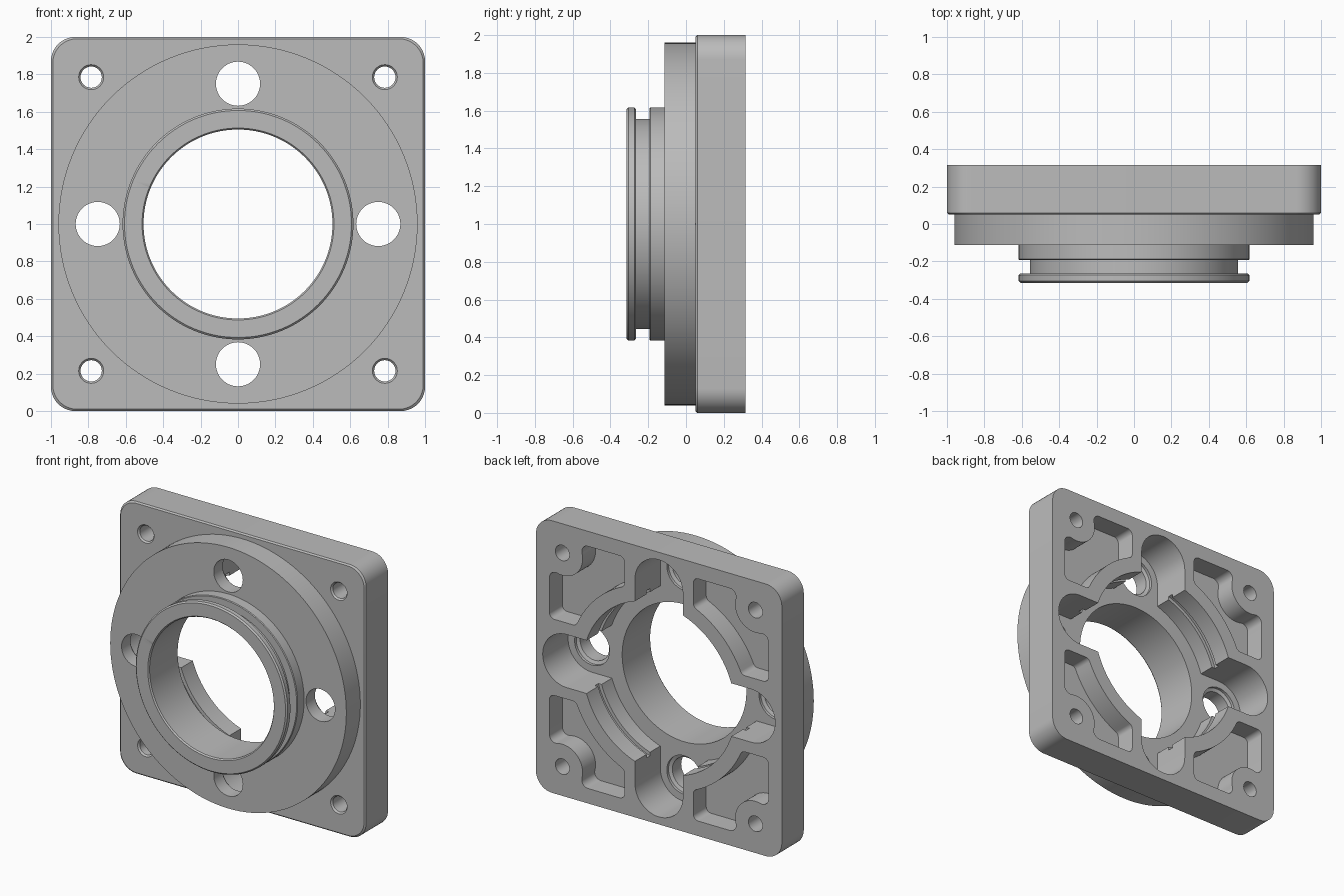
import bpy, bmesh
from math import sin, cos, radians, degrees, atan2, sqrt, pi

cube = bpy.data.objects.get("Cube")
if cube:
    bpy.data.objects.remove(cube)

metal = bpy.data.materials.new("machined_grey")
grey = (0.5, 0.5, 0.5, 1)
metal.diffuse_color = grey
metal.use_nodes = True
metal.node_tree.nodes["Principled BSDF"].inputs["Base Color"].default_value = grey


def arc(cx, cz, r, a0, a1, n=10):
    angles = [radians(a0 + (a1 - a0) * i / n) for i in range(n + 1)]
    return [(cx + r * cos(a), cz + r * sin(a)) for a in angles]


def turned(points, quarter):
    for _ in range(quarter):
        points = [(-z, x) for x, z in points]
    return points


def prism(bm, outline, sections):
    """Loft an x-z outline through (y, scale) sections."""
    loops = [[bm.verts.new((x * s, y, z * s)) for x, z in outline] for y, s in sections]
    bm.faces.new(loops[0])
    bm.faces.new(loops[-1])
    n = len(outline)
    for a, b in zip(loops, loops[1:]):
        for i in range(n):
            j = (i + 1) % n
            bm.faces.new((a[i], a[j], b[j], b[i]))


def lathe(bm, profile, steps, cx=0, cz=0):
    """Spin a (radius, y) profile about a y-parallel axis."""
    verts = [bm.verts.new((cx + r, y, cz)) for r, y in profile]
    edges = [bm.edges.new(pair) for pair in zip(verts, verts[1:])]
    bmesh.ops.spin(bm, geom=verts + edges, cent=(cx, 0, cz), axis=(0, 1, 0),
                   angle=2 * pi, steps=steps)


def make(name, bm):
    bmesh.ops.remove_doubles(bm, verts=bm.verts, dist=1e-5)
    bmesh.ops.recalc_face_normals(bm, faces=bm.faces)
    mesh = bpy.data.meshes.new(name)
    bm.to_mesh(mesh)
    bm.free()
    mesh.materials.append(metal)
    obj = bpy.data.objects.new(name, mesh)
    bpy.context.collection.objects.link(obj)
    return obj


def combine(obj, tool, operation):
    """Apply a boolean and discard the tool."""
    mod = obj.modifiers.new("cut", "BOOLEAN")
    mod.operation, mod.object, mod.solver = operation, tool, "EXACT"
    graph = bpy.context.evaluated_depsgraph_get()
    mesh = bpy.data.meshes.new_from_object(obj.evaluated_get(graph))
    obj.modifiers.clear()
    obj.data = mesh
    bpy.data.objects.remove(tool)


# Square plate with rounded corners and a softened front edge
bm = bmesh.new()
corner = arc(0.87, 0.87, 0.13, 0, 90)
outline = [p for q in range(4) for p in turned(corner, q)]
prism(bm, outline, [(0.05, 0.99), (0.06, 1), (0.315, 1)])
flange = make("mounting_flange", bm)

# Round disc and grooved hub
bm = bmesh.new()
lathe(bm, [(0, -0.315), (0.607, -0.315), (0.617, -0.305), (0.617, -0.273),
           (0.609, -0.265), (0.557, -0.265), (0.557, -0.193), (0.612, -0.193),
           (0.617, -0.188), (0.617, -0.113), (0.96, -0.113), (0.96, 0.15), (0, 0.15)], 128)
combine(flange, make("disc_and_hub", bm), "UNION")

# Bore, rear recess and ring groove
bm = bmesh.new()
lathe(bm, [(0, -0.4), (0.513, -0.4), (0.513, -0.315), (0.505, -0.305), (0.505, 0.02),
           (0.62, 0.02), (0.62, 0.14), (0.645, 0.14), (0.645, 0.18), (0.62, 0.18),
           (0.62, 0.4), (0, 0.4)], 128)
combine(flange, make("bore_cutter", bm), "DIFFERENCE")

# Radial slots opening into the recess
bm = bmesh.new()
slot = [(0.55, -0.195)] + arc(0.75, 0, 0.195, -90, 90, 24) + [(0.55, 0.195)]
for q in range(4):
    prism(bm, turned(slot, q), [(0.02, 1), (0.4, 1)])
combine(flange, make("slot_cutter", bm), "DIFFERENCE")

# Corner pockets curving round the ring wall and the screw bosses
ring, side, wall, f = 0.73, 0.28, 0.89, 0.04
hole, boss, blend = 0.785, 0.165, 0.05
fx = side + f
fz = sqrt((ring + f) ** 2 - fx ** 2)
phi = degrees(atan2(fz, fx))
bz = wall - blend
bx = hole - sqrt((boss + blend) ** 2 - (bz - hole) ** 2)
psi = degrees(atan2(hole - bz, hole - bx))
half = (arc(0, 0, ring, 45, phi) + arc(fx, fz, f, phi + 180, 180)
        + arc(fx, wall - f, f, 180, 90) + arc(bx, bz, blend, 90, psi)
        + arc(hole, hole, boss, psi + 180, 225))
pocket = half + [(z, x) for x, z in reversed(half[1:-1])]
bm = bmesh.new()
for q in range(4):
    prism(bm, turned(pocket, q), [(0.165, 1), (0.4, 1)])
combine(flange, make("pocket_cutter", bm), "DIFFERENCE")

# Corner screw holes and the larger holes in the slots
bm = bmesh.new()
for q in range(4):
    cx, cz = turned([(hole, hole)], q)[0]
    lathe(bm, [(0, 0), (0.067, 0), (0.067, 0.05), (0.057, 0.062), (0.057, 0.4), (0, 0.4)],
          32, cx, cz)
    cx, cz = turned([(0.75, 0)], q)[0]
    lathe(bm, [(0, -0.2), (0.118, -0.2), (0.118, -0.01), (0.142, 0.0), (0.142, 0.1), (0, 0.1)],
          48, cx, cz)
combine(flange, make("hole_cutter", bm), "DIFFERENCE")

# Smooth round surfaces, keep machined edges crisp
flange.data.shade_smooth()
flange.data.set_sharp_from_angle(angle=radians(30))
flange.location.z = 1
